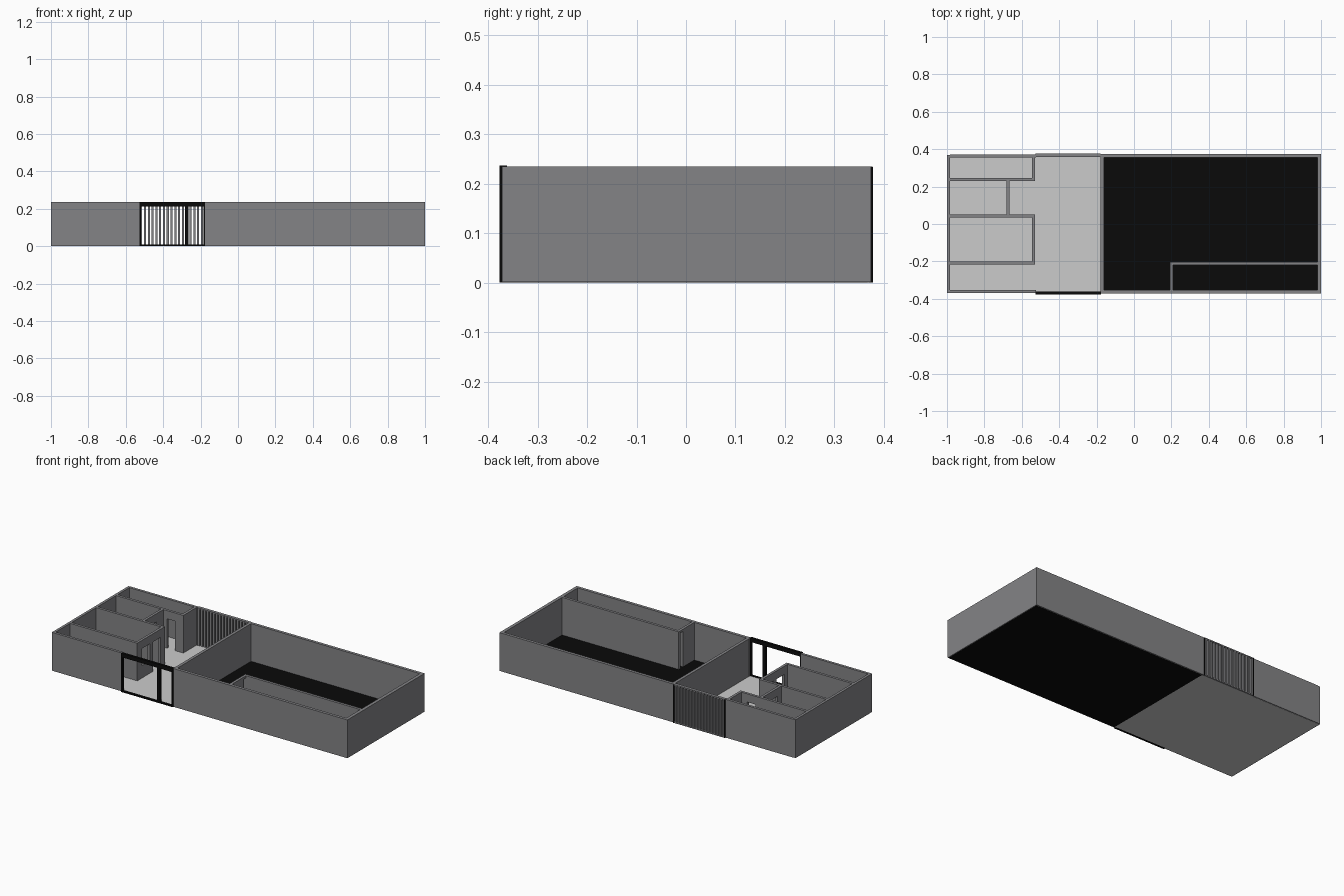
import bpy, bmesh

if "Cube" in bpy.data.objects:
    bpy.data.objects.remove(bpy.data.objects["Cube"])


def material(name, value):
    m = bpy.data.materials.new(name)
    m.diffuse_color = (*value, 1)
    m.use_nodes = True
    m.node_tree.nodes["Principled BSDF"].inputs["Base Color"].default_value = m.diffuse_color
    return m


GREY = material("wall grey", (0.23, 0.23, 0.24))
LIGHT = material("pale floor", (0.6, 0.6, 0.6))
BLACK = material("black", (0.003, 0.003, 0.003))
H = 0.235   # wall height
T = 0.016   # wall thickness
B = 0.001   # wall base, just above the floor underside


def boxes(name, mat, items):
    """One object made of boxes given as (x0, x1, y0, y1, z0, z1)."""
    bm = bmesh.new()
    for x0, x1, y0, y1, z0, z1 in items:
        v = bmesh.ops.create_cube(bm, size=1)["verts"]
        bmesh.ops.scale(bm, vec=(x1 - x0, y1 - y0, z1 - z0), verts=v)
        bmesh.ops.translate(bm, vec=((x0 + x1) / 2, (y0 + y1) / 2, (z0 + z1) / 2), verts=v)
    me = bpy.data.meshes.new(name)
    bm.to_mesh(me)
    bm.free()
    me.materials.append(mat)
    ob = bpy.data.objects.new(name, me)
    bpy.context.collection.objects.link(ob)
    return ob


def wall(name, axis, pos, a, b, openings=(), t=T):
    """Wall running along axis from a to b, centred on pos.
    Openings are (start, end, sill, head)."""
    spans, cur = [], a
    for s, e, sill, head in openings:
        spans.append((cur, s, B, H))
        if sill > B:
            spans.append((s, e, B, sill))
        spans.append((s, e, head, H))
        cur = e
    spans.append((cur, b, B, H))
    p, q = pos - t / 2, pos + t / 2
    items = [(s, e, p, q, z0, z1) if axis == "x" else (p, q, s, e, z0, z1)
             for s, e, z0, z1 in spans]
    return boxes(name, GREY, items)


# floors
boxes("apartment_floor", LIGHT, [(-0.995, -0.17, -0.367, 0.367, 0, 0.005)])
boxes("hall_floor", BLACK, [(-0.17, 0.995, -0.367, 0.367, 0, 0.005)])

# outer walls
wall("left_wall", "y", -0.992, -0.37, 0.37)
wall("right_wall", "y", 0.99, -0.372, 0.374, t=0.02)
wall("front_left_wall", "x", -0.362, -0.984, -0.525)
wall("front_right_wall", "x", -0.363, -0.18, 0.98, t=0.018)
wall("back_left_wall", "x", 0.364, -0.984, -0.525)
wall("back_right_wall", "x", 0.365, -0.18, 0.98, t=0.018)
wall("dividing_wall", "y", -0.17, -0.354, 0.356, t=0.018)

# small rooms on the left, with doorways
wall("back_room_side", "x", 0.237, -0.984, -0.53, [(-0.64, -0.585, B, 0.185)])
wall("back_room_end", "y", -0.538, 0.245, 0.356)
wall("middle_room_end", "y", -0.673, 0.052, 0.229, [(0.09, 0.165, B, 0.185)])
wall("middle_room_side", "x", 0.044, -0.984, -0.53)
wall("front_room_end", "y", -0.538, -0.2, 0.036,
     [(-0.17, -0.095, 0.08, 0.185), (-0.065, 0.01, B, 0.185)])
wall("front_room_side", "x", -0.208, -0.984, -0.53)

# store room inside the hall
wall("store_side", "x", -0.211, 0.192, 0.98)
wall("store_end", "y", 0.2, -0.354, -0.219, [(-0.245, -0.222, B, 0.222)])

# front window frame
Y0, Y1 = -0.377, -0.362
boxes("window_frame", BLACK, [
    (-0.527, -0.177, Y0, Y1, 0.213, 0.237),
    (-0.527, -0.177, Y0, Y1, 0, 0.008),
    (-0.527, -0.518, Y0, Y1, 0.008, 0.213),
    (-0.184, -0.177, Y0, Y1, 0.008, 0.213),
    (-0.284, -0.265, Y0, Y1, 0.008, 0.213)])

# slatted screen at the back
N = 17
pitch = 0.345 / N
boxes("screen_slats", GREY, [
    (-0.523 + i * pitch, -0.523 + i * pitch + 0.011, 0.358, 0.376, 0.006, 0.228)
    for i in range(N)])
boxes("screen_rails", GREY, [
    (-0.525, -0.18, 0.358, 0.377, 0.228, H),
    (-0.525, -0.18, 0.358, 0.377, 0, 0.006)])
boxes("screen_end_posts", BLACK, [
    (-0.527, -0.523, 0.37, 0.378, 0, 0.234),
    (-0.182, -0.178, 0.37, 0.378, 0, 0.234)])
